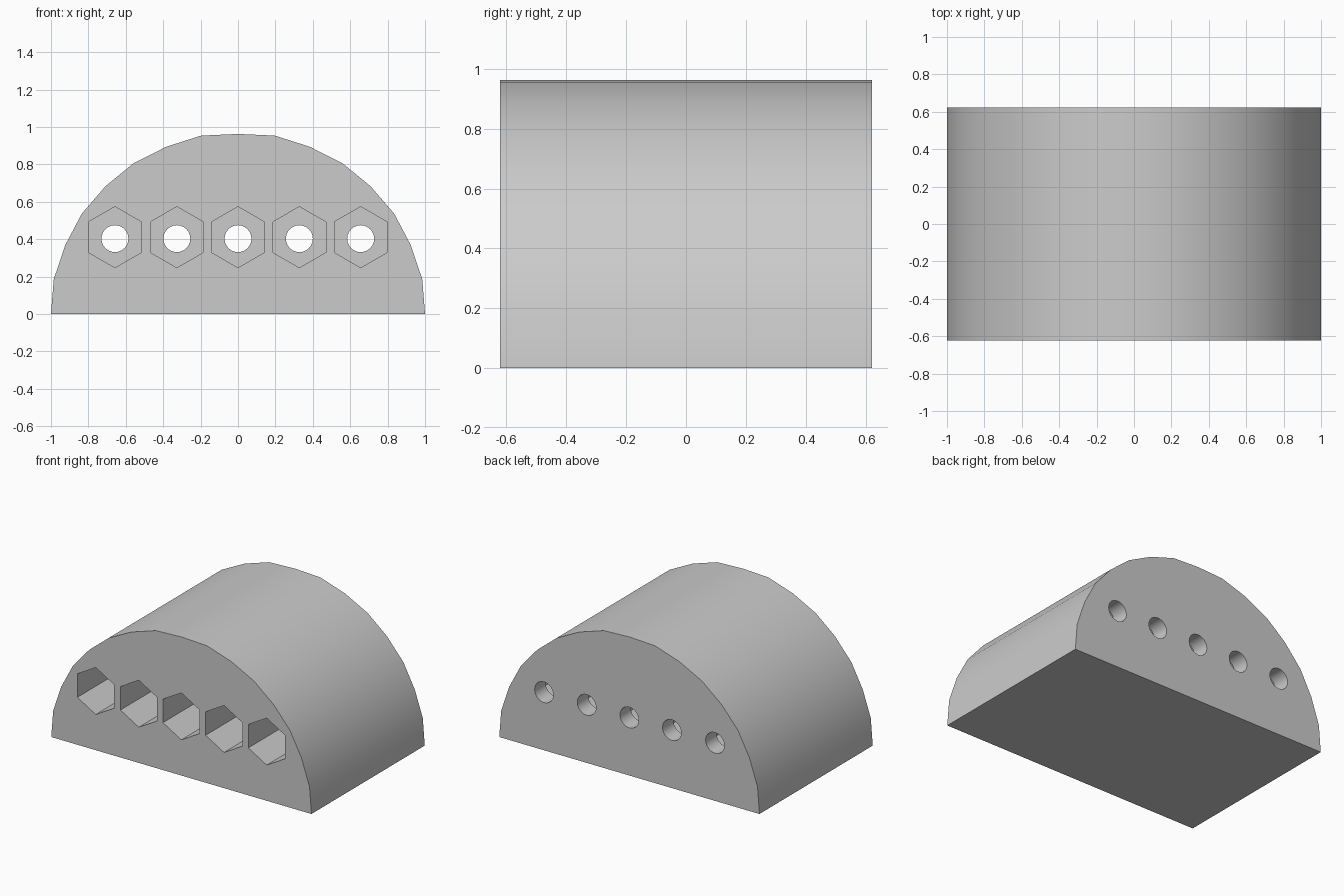
import bpy, bmesh, math

cube = bpy.data.objects.get("Cube")
if cube:
    bpy.data.objects.remove(cube, do_unlink=True)

HALF_DEPTH = 0.622
BACK_WALL = 0.12

grey = bpy.data.materials.new("light grey")
grey.use_nodes = True
grey.diffuse_color = (0.6, 0.6, 0.6, 1)
grey.node_tree.nodes["Principled BSDF"].inputs["Base Color"].default_value = (0.6, 0.6, 0.6, 1)


def prism(name, outline, y0, y1):
    """Extrude an (x, z) outline along y."""
    bm = bmesh.new()
    face = bm.faces.new([bm.verts.new((x, y0, z)) for x, z in outline])
    moved = bmesh.ops.extrude_face_region(bm, geom=[face])["geom"]
    verts = [v for v in moved if isinstance(v, bmesh.types.BMVert)]
    bmesh.ops.translate(bm, verts=verts, vec=(0, y1 - y0, 0))
    bmesh.ops.recalc_face_normals(bm, faces=bm.faces)
    mesh = bpy.data.meshes.new(name)
    bm.to_mesh(mesh)
    bm.free()
    mesh.materials.append(grey)
    obj = bpy.data.objects.new(name, mesh)
    bpy.context.collection.objects.link(obj)
    return obj


def polygon(cx, cz, radius, sides):
    """Regular polygon with a corner at the top."""
    angles = [2 * math.pi * i / sides for i in range(sides)]
    return [(cx + radius * math.sin(a), cz + radius * math.cos(a)) for a in angles]


# Arched block
side = [(1, 0), (0.985, 0.187), (0.923, 0.37), (0.835, 0.537), (0.708, 0.684),
        (0.56, 0.805), (0.385, 0.894), (0.197, 0.954)]
arch = side + [(0, 0.963)] + [(-x, z) for x, z in reversed(side)]
block = prism("arched_holder_block", arch, -HALF_DEPTH, HALF_DEPTH)

# Hexagonal sockets from the front, round holes through the back wall
for x in (-0.658, -0.327, 0, 0.328, 0.656):
    cutters = [
        prism("socket_cutter", polygon(x, 0.411, 0.163, 6), -1, HALF_DEPTH - BACK_WALL),
        prism("hole_cutter", polygon(x, 0.403, 0.072, 24), 0, 1),
    ]
    for cutter in cutters:
        cutter.hide_render = True
        mod = block.modifiers.new("cut", "BOOLEAN")
        mod.operation = "DIFFERENCE"
        mod.solver = "EXACT"
        mod.object = cutter
        bpy.context.view_layer.objects.active = block
        bpy.ops.object.modifier_apply(modifier=mod.name)
        bpy.data.objects.remove(cutter, do_unlink=True)

# Smooth arch with sharp rims
bpy.ops.object.select_all(action="DESELECT")
block.select_set(True)
bpy.context.view_layer.objects.active = block
bpy.ops.object.shade_smooth_by_angle(angle=math.radians(30))
